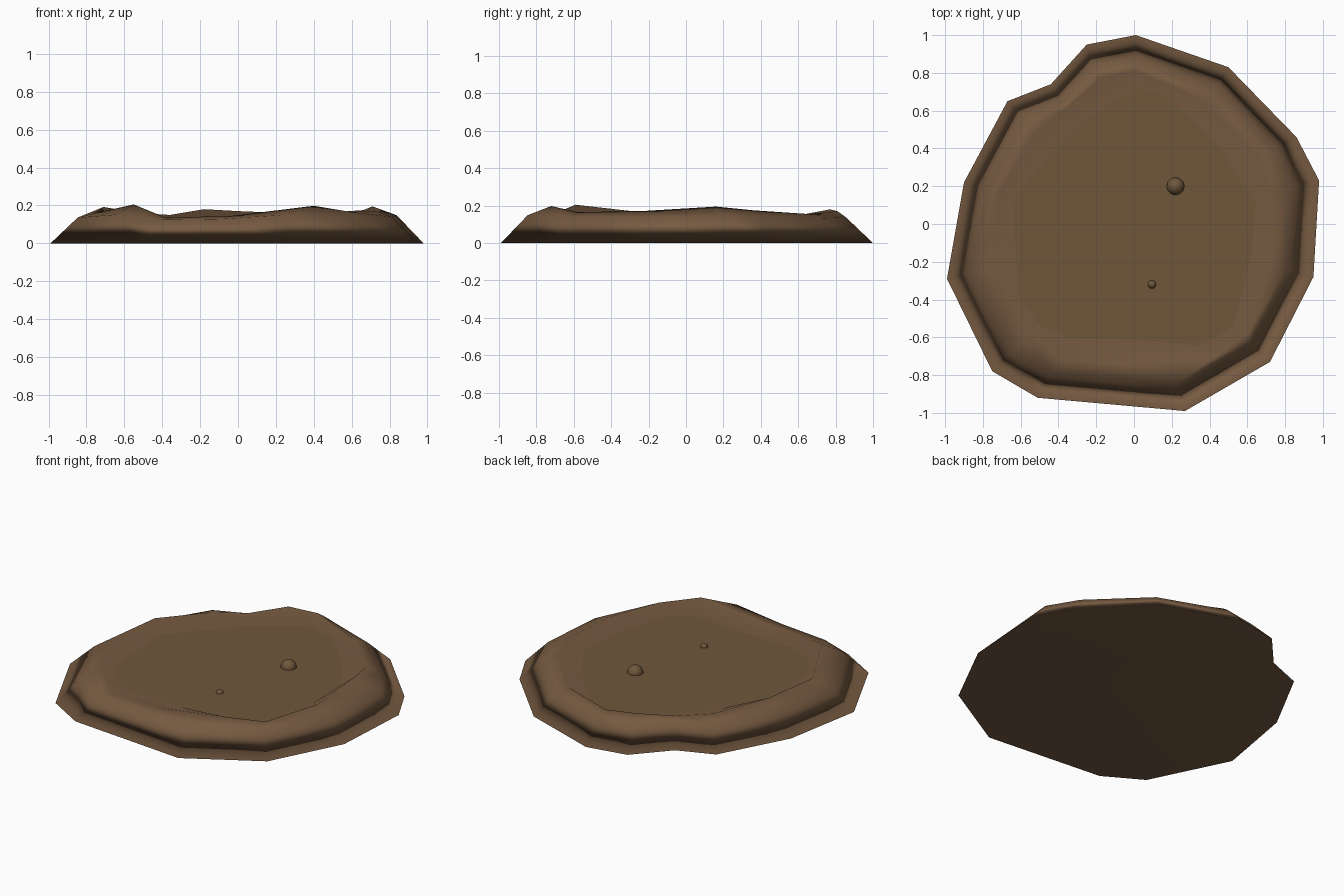
import bpy
import bmesh

old = bpy.data.objects.get("Cube")
if old:
    bpy.data.objects.remove(old, do_unlink=True)

FLOOR_Z = 0.117


def make_material(name, colour):
    mat = bpy.data.materials.new(name)
    mat.use_nodes = True
    mat.diffuse_color = (*colour, 1)
    mat.node_tree.nodes["Principled BSDF"].inputs["Base Color"].default_value = (*colour, 1)
    return mat


def make_object(name, bm, material):
    bmesh.ops.recalc_face_normals(bm, faces=bm.faces)
    for face in bm.faces:
        face.smooth = True
    mesh = bpy.data.meshes.new(name)
    bm.to_mesh(mesh)
    bm.free()
    mesh.materials.append(material)
    obj = bpy.data.objects.new(name, mesh)
    bpy.context.collection.objects.link(obj)
    return obj


def add_ring(bm, points):
    return [bm.verts.new(p) for p in points]


def bridge(bm, lower, upper):
    count = len(lower)
    for i in range(count):
        j = (i + 1) % count
        bm.faces.new((lower[i], lower[j], upper[j], upper[i]))


bank_brown = make_material("bank brown", (0.178, 0.101, 0.052))
mud_brown = make_material("wet mud brown", (0.160, 0.095, 0.044))

# Cross-sections around the bank: outer edge, crest, inner foot
sections = [
    ((0.01, 1.0), (0.0, 0.81, 0.17), (0.01, 0.72)),
    ((0.5, 0.83), (0.37, 0.66, 0.155), (0.2, 0.67)),
    ((0.86, 0.46), (0.66, 0.36, 0.175), (0.44, 0.42)),
    ((0.98, 0.23), (0.71, 0.16, 0.195), (0.64, 0.12)),
    ((0.95, -0.28), (0.72, -0.22, 0.172), (0.62, -0.17)),
    ((0.72, -0.73), (0.6, -0.58, 0.165), (0.52, -0.54)),
    ((0.27, -0.99), (0.4, -0.72, 0.198), (0.35, -0.64)),
    ((-0.12, -0.955), (-0.03, -0.74, 0.145), (0.0, -0.61)),
    ((-0.51, -0.92), (-0.38, -0.72, 0.135), (-0.35, -0.6)),
    ((-0.75, -0.78), (-0.55, -0.59, 0.205), (-0.5, -0.53)),
    ((-0.99, -0.29), (-0.73, -0.24, 0.165), (-0.61, -0.38)),
    ((-0.9, 0.22), (-0.71, 0.17, 0.192), (-0.64, 0.14)),
    ((-0.67, 0.65), (-0.53, 0.48, 0.16), (-0.46, 0.34)),
    ((-0.44, 0.74), (-0.36, 0.61, 0.15), (-0.3, 0.51)),
    ((-0.25, 0.95), (-0.18, 0.77, 0.18), (-0.15, 0.62)),
]

# Raised bank, closed underneath
bm = bmesh.new()
edge = add_ring(bm, [(x, y, 0) for (x, y), _, _ in sections])
shoulder = add_ring(bm, [(x * 0.855, y * 0.855, c[2] * 0.4 + 0.07)
                         for (x, y), c, _ in sections])
crest = add_ring(bm, [c for _, c, _ in sections])
foot = add_ring(bm, [(x, y, FLOOR_Z - 0.003) for _, _, (x, y) in sections])
for lower, upper in ((edge, shoulder), (shoulder, crest), (crest, foot)):
    bridge(bm, lower, upper)
bm.faces.new(edge[::-1])
bm.faces.new(foot)
bank = make_object("mud_bank", bm, bank_brown)
weighted = bank.modifiers.new("broad face shading", "WEIGHTED_NORMAL")
weighted.mode = "FACE_AREA"

# Flat wet surface, reaching a little into the bank
bm = bmesh.new()
surface = bm.faces.new(add_ring(bm, [(x * 1.005, y * 1.005, FLOOR_Z)
                                     for _, _, (x, y) in sections]))
if surface.normal.z < 0:
    surface.normal_flip()
make_object("mud_surface", bm, mud_brown)

# Bubbles half sunk in the mud
for name, x, y, radius in (("large_bubble", 0.22, 0.2, 0.047),
                           ("small_bubble", 0.095, -0.32, 0.022)):
    bm = bmesh.new()
    bmesh.ops.create_uvsphere(bm, u_segments=12, v_segments=8, radius=radius)
    bubble = make_object(name, bm, mud_brown)
    bubble.location = (x, y, FLOOR_Z)
